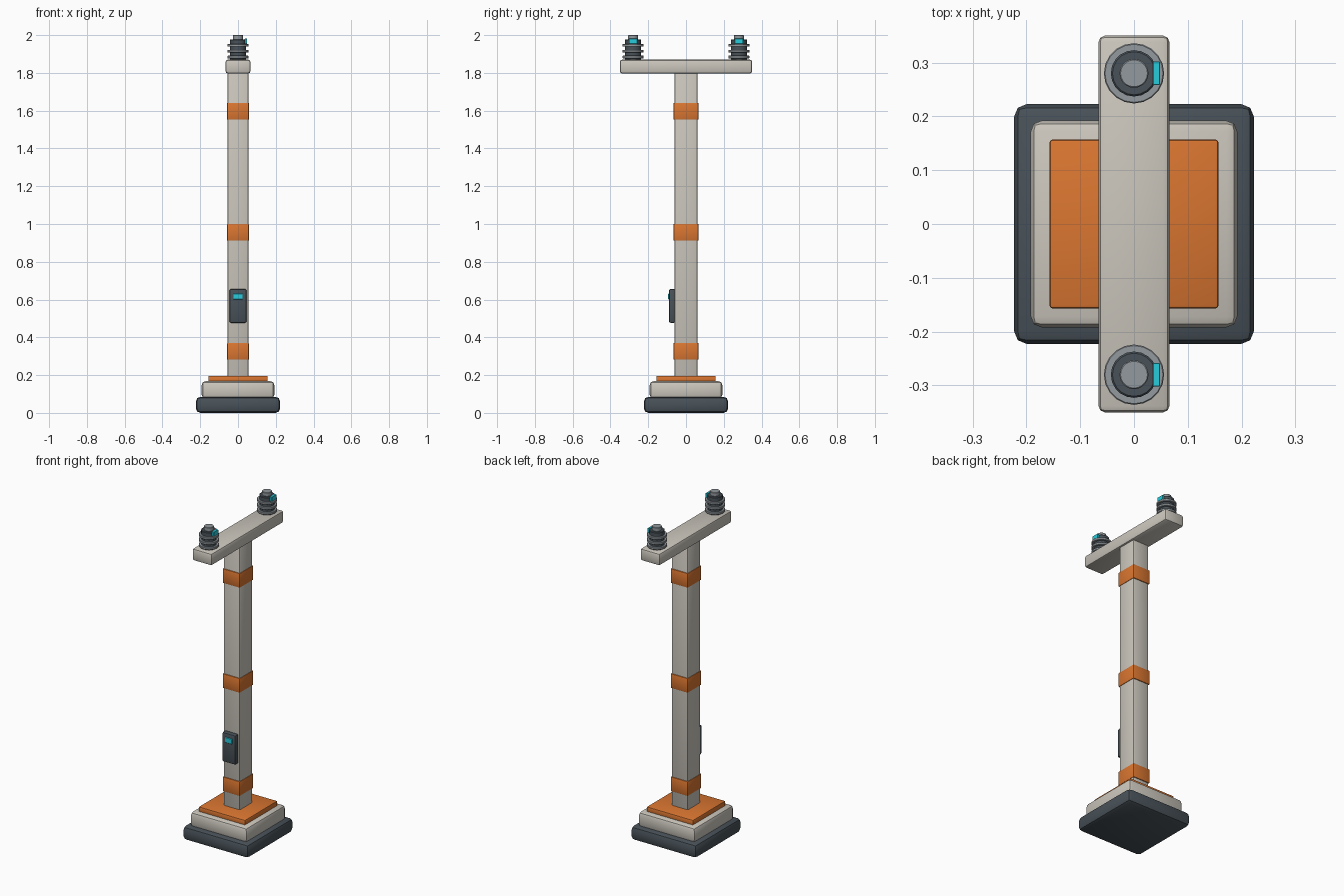
import bpy, math

if "Cube" in bpy.data.objects:
    bpy.data.objects.remove(bpy.data.objects["Cube"])


def material(name, color):
    m = bpy.data.materials.new(name)
    m.diffuse_color = (*color, 1)
    m.use_nodes = True
    m.node_tree.nodes["Principled BSDF"].inputs["Base Color"].default_value = m.diffuse_color
    return m


CREAM = material("cream", (0.60, 0.57, 0.51))
DARK = material("dark", (0.065, 0.083, 0.098))
ORANGE = material("orange", (0.70, 0.18, 0.03))
STEEL = material("steel", (0.29, 0.32, 0.34))
CYAN = material("cyan", (0.02, 0.60, 0.72))


def finish(obj, name, mat, bevel, segments):
    obj.name = name
    obj.data.materials.append(mat)
    if bevel:
        mod = obj.modifiers.new("bevel", 'BEVEL')
        mod.width = bevel
        mod.segments = segments
        mod.limit_method = 'ANGLE'
        mod.angle_limit = math.radians(40)
        bpy.ops.object.modifier_apply(modifier=mod.name)
    bpy.ops.object.shade_smooth_by_angle(angle=math.radians(35))
    return obj


def box(name, x, y, z, mat, bevel=0.0, segments=2):
    """Box from (min, max) ranges on each axis."""
    bpy.ops.mesh.primitive_cube_add(size=1, location=[sum(r) / 2 for r in (x, y, z)])
    obj = bpy.context.object
    obj.scale = [r[1] - r[0] for r in (x, y, z)]
    bpy.ops.object.transform_apply(location=False, rotation=False, scale=True)
    return finish(obj, name, mat, bevel, segments)


def disc(name, y, r, z0, z1, mat, bevel=0.0, sides=20):
    bpy.ops.mesh.primitive_cylinder_add(vertices=sides, radius=r, depth=z1 - z0,
                                        location=(0, y, (z0 + z1) / 2))
    return finish(bpy.context.object, name, mat, bevel, 1)


def sym(a):
    return (-a, a)


# stepped base
box("base_foot", sym(0.223), sym(0.223), (0, 0.085), DARK, 0.024)
box("base_block", sym(0.192), sym(0.192), (0.075, 0.168), CREAM, 0.02)
box("base_plate", sym(0.157), sym(0.157), (0.16, 0.196), ORANGE, 0.006)

# post and clamp bands
box("post", sym(0.055), sym(0.061), (0.18, 1.82), CREAM, 0.008)
for i, z in enumerate((0.326, 0.956, 1.597)):
    box(f"band_{i + 1}", sym(0.058), sym(0.066), (z - 0.044, z + 0.044), ORANGE, 0.004)

# control box with screen on the front
box("control_box", sym(0.045), (-0.09, -0.055), (0.477, 0.656), DARK, 0.008)
box("control_screen", sym(0.025), (-0.094, -0.085), (0.60, 0.632), CYAN, 0.002, 1)

# crossarm
box("crossarm", sym(0.066), sym(0.35), (1.797, 1.87), CREAM, 0.012)

# ribbed insulators at both ends of the arm
for side, y in (("front", -0.28), ("back", 0.28)):
    disc(f"insulator_core_{side}", y, 0.043, 1.86, 1.978, DARK, 0.003)
    for i, z in enumerate((1.884, 1.915, 1.946)):
        disc(f"insulator_rib_{side}_{i + 1}", y, 0.056, z - 0.007, z + 0.007, STEEL, 0.002)
    disc(f"insulator_cap_{side}", y, 0.027, 1.97, 2.0, STEEL, 0.002)
    box(f"insulator_light_{side}", (0.035, 0.048), (y - 0.022, y + 0.022),
        (1.954, 1.981), CYAN, 0.001, 1)
